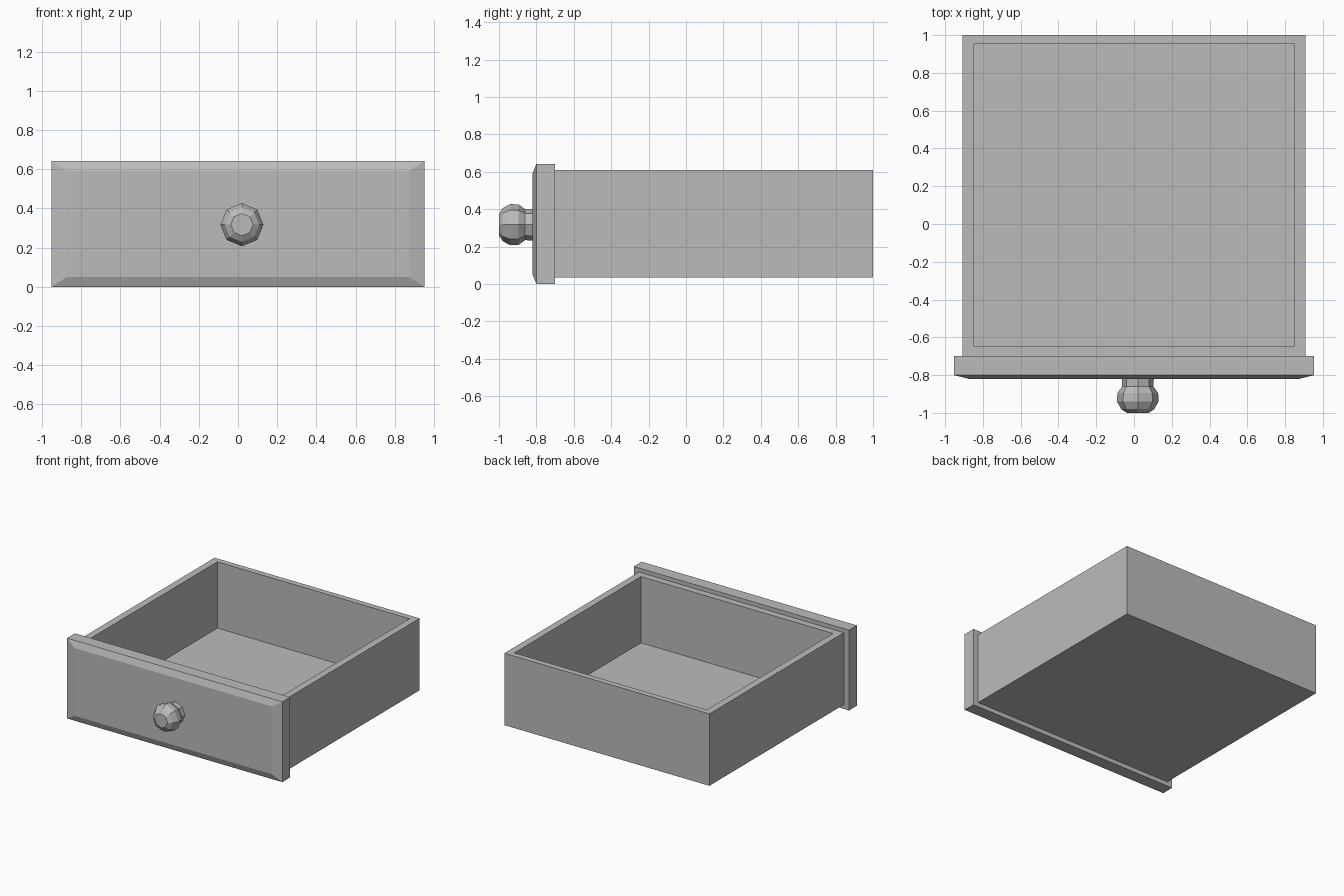
import bpy, bmesh
from math import cos, sin, pi

if "Cube" in bpy.data.objects:
    bpy.data.objects.remove(bpy.data.objects["Cube"], do_unlink=True)

grey = bpy.data.materials.new("plain grey")
grey.use_nodes = True
colour = (0.5, 0.5, 0.5, 1)
grey.diffuse_color = colour
grey.node_tree.nodes["Principled BSDF"].inputs["Base Color"].default_value = colour


def loft(name, rings):
    """Bridge equal-sized rings of points and cap both ends."""
    bm = bmesh.new()
    loops = [[bm.verts.new(p) for p in ring] for ring in rings]
    n = len(loops[0])
    for a, b in zip(loops, loops[1:]):
        for i in range(n):
            j = (i + 1) % n
            bm.faces.new((a[i], a[j], b[j], b[i]))
    bm.faces.new(loops[0])
    bm.faces.new(loops[-1])
    bmesh.ops.recalc_face_normals(bm, faces=bm.faces)
    mesh = bpy.data.meshes.new(name)
    bm.to_mesh(mesh)
    bm.free()
    mesh.materials.append(grey)
    obj = bpy.data.objects.new(name, mesh)
    bpy.context.collection.objects.link(obj)
    return obj


def flat_rect(x, y0, y1, z):
    return [(-x, y0, z), (x, y0, z), (x, y1, z), (-x, y1, z)]


def upright_rect(x, y, z0, z1):
    return [(-x, y, z0), (x, y, z0), (x, y, z1), (-x, y, z1)]


# Open tray: outer walls, rim, inner walls and floor in one skin
outer = (0.907, -0.70, 1.0)
inner = (0.85, -0.645, 0.953)
loft("drawer_box", [flat_rect(*outer, 0.035), flat_rect(*outer, 0.61),
                    flat_rect(*inner, 0.61), flat_rect(*inner, 0.08)])

# Front panel with a shallow chamfered face
loft("front_panel", [upright_rect(0.952, -0.70, 0, 0.642),
                     upright_rect(0.952, -0.80, 0, 0.642),
                     upright_rect(0.875, -0.82, 0.05, 0.592)])

# Eight-sided turned knob
profile = [(-0.815, 0.085), (-0.86, 0.083), (-0.895, 0.108),
           (-0.94, 0.11), (-0.98, 0.088), (-1.0, 0.057)]
loft("knob", [[(0.02 + r * cos(i * pi / 4), y, 0.317 + r * sin(i * pi / 4))
               for i in range(8)] for y, r in profile])
